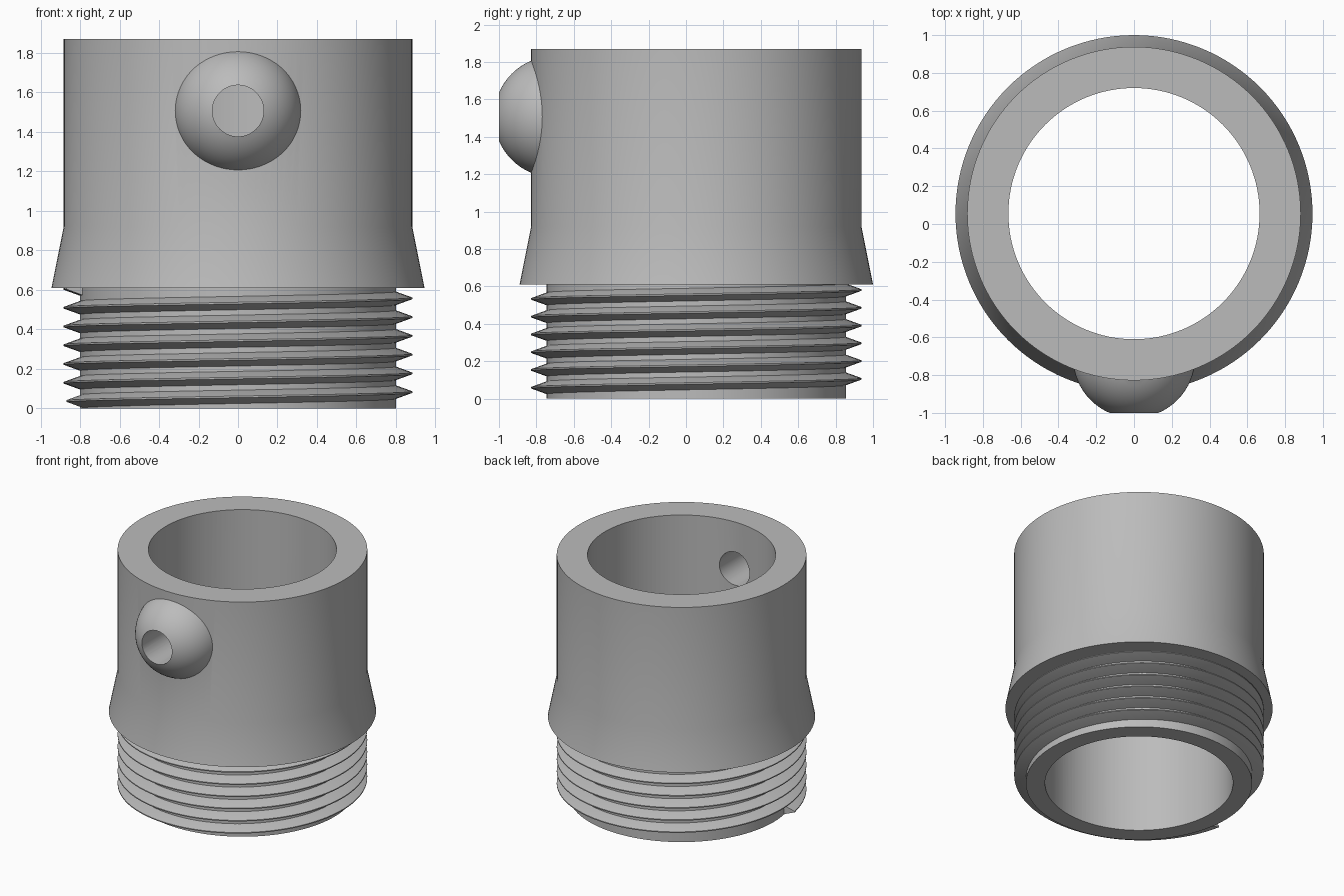
import bpy
import bmesh
from math import radians, cos, sin, tau
from mathutils import Matrix, Vector

cube = bpy.data.objects.get("Cube")
if cube:
    bpy.data.objects.remove(cube, do_unlink=True)

AXIS_Y = 0.055      # tube axis
BORE = 0.665
CORE = 0.80
BODY = 0.883
FLANGE = 0.945
HEIGHT = 1.87
SHOULDER = 0.61
BOSS_Z = 1.507

grey = bpy.data.materials.new("matte grey")
grey.use_nodes = True
colour = (0.5, 0.5, 0.5, 1)
grey.diffuse_color = colour
grey.node_tree.nodes["Principled BSDF"].inputs["Base Color"].default_value = colour


def make(name, bm):
    bmesh.ops.recalc_face_normals(bm, faces=bm.faces)
    mesh = bpy.data.meshes.new(name)
    bm.to_mesh(mesh)
    bm.free()
    mesh.materials.append(grey)
    ob = bpy.data.objects.new(name, mesh)
    bpy.context.collection.objects.link(ob)
    return ob


def activate(ob):
    bpy.ops.object.select_all(action="DESELECT")
    ob.select_set(True)
    bpy.context.view_layer.objects.active = ob


def lathe(name, profile, steps=128):
    """Revolve a profile that starts and ends on the tube axis."""
    bm = bmesh.new()
    verts = [bm.verts.new((r, AXIS_Y, z)) for r, z in profile]
    edges = [bm.edges.new(pair) for pair in zip(verts, verts[1:])]
    bmesh.ops.spin(bm, geom=verts + edges, cent=(0, AXIS_Y, 0), axis=(0, 0, 1),
                   angle=tau, steps=steps, use_duplicate=False)
    bmesh.ops.remove_doubles(bm, verts=bm.verts, dist=1e-5)
    return make(name, bm)


def combine(target, tool, operation):
    tool.hide_render = True
    mod = target.modifiers.new(operation.lower(), "BOOLEAN")
    mod.operation, mod.object, mod.solver = operation, tool, "EXACT"
    activate(target)
    bpy.ops.object.modifier_apply(modifier=mod.name)
    bpy.data.objects.remove(tool, do_unlink=True)


# Tube body with flared skirt and narrower threaded core
body = lathe("tube_body", [(0, 0), (CORE, 0), (CORE, SHOULDER), (FLANGE, SHOULDER),
                           (BODY, 0.92), (BODY, HEIGHT), (0, HEIGHT)])

# Round boss on the front
bm = bmesh.new()
bmesh.ops.create_uvsphere(bm, u_segments=64, v_segments=32, radius=0.325,
                          matrix=Matrix.Translation((0, -0.702, BOSS_Z))
                          @ Matrix.Rotation(radians(90), 4, "X"))
combine(body, make("boss", bm), "UNION")

# Main bore, then the side hole through the boss
combine(body, lathe("bore_cutter", [(0, -0.2), (BORE, -0.2), (BORE, 2.1), (0, 2.1)]),
        "DIFFERENCE")
bm = bmesh.new()
bmesh.ops.create_cone(bm, cap_ends=True, segments=48, radius1=0.13, radius2=0.13, depth=0.9,
                      matrix=Matrix.Translation((0, -0.75, BOSS_Z))
                      @ Matrix.Rotation(radians(90), 4, "X"))
combine(body, make("hole_cutter", bm), "DIFFERENCE")

# Helical screw thread, rooted just inside the core
PITCH, TURNS, STEPS = 0.095, 6, 96
section = [(CORE - 0.01, -0.036), (CORE, -0.034), (BODY, -0.004),
           (BODY, 0.004), (CORE, 0.034), (CORE - 0.01, 0.036)]
bm = bmesh.new()
rings = []
for i in range(TURNS * STEPS + 1):
    turn = i / STEPS
    a = radians(190) + tau * turn
    z0 = 0.037 + PITCH * turn
    rings.append([bm.verts.new(Vector((r * cos(a), AXIS_Y + r * sin(a), z0 + z)))
                  for r, z in section])
for low, high in zip(rings, rings[1:]):
    for j in range(len(section)):
        k = (j + 1) % len(section)
        bm.faces.new((low[j], low[k], high[k], high[j]))
bm.faces.new(rings[0])
bm.faces.new(rings[-1])
thread = make("screw_thread", bm)

for ob in (body, thread):
    activate(ob)
    bpy.ops.object.shade_smooth_by_angle(angle=radians(20 if ob is thread else 30))

# Keep the soft crease where the skirt meets the straight wall
bpy.ops.object.select_all(action="DESELECT")
